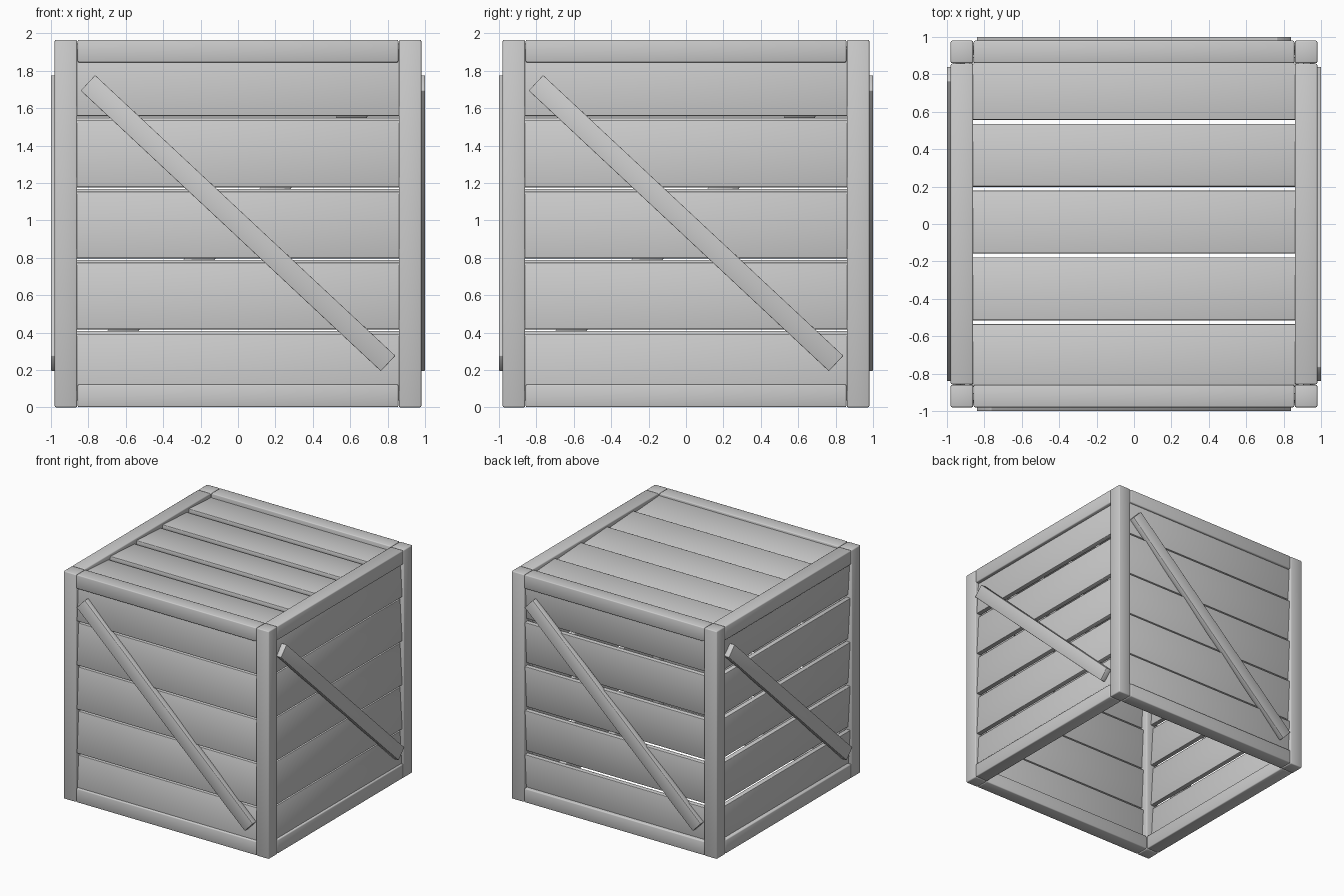
import bpy
from math import radians, atan2, hypot
from mathutils import Matrix, Vector

if "Cube" in bpy.data.objects:
    bpy.data.objects.remove(bpy.data.objects["Cube"])

H = 1.965          # crate height
MID = H / 2


def box(name, size, matrix, bevel=0.008):
    """Bevelled, smooth-shaded timber."""
    bpy.ops.mesh.primitive_cube_add(size=1)
    ob = bpy.context.object
    ob.name = name
    ob.data.transform(matrix @ Matrix.Diagonal((*size, 1)))
    mod = ob.modifiers.new("bevel", 'BEVEL')
    mod.width = bevel
    mod.segments = 2
    ob.data.polygons.foreach_set("use_smooth", [True] * len(ob.data.polygons))
    return ob


def at(x, y, z):
    return Matrix.Translation((x, y, z))


# corner posts
for sx in (-1, 1):
    for sy in (-1, 1):
        box("corner_post", (0.12, 0.12, H), at(sx * 0.92, sy * 0.92, MID))

tilt = 0.06        # boards lean slightly, like lapped siding

# four sides: rails, boards and a diagonal brace each
for i, side in enumerate(("front", "right", "back", "left")):
    turn = Matrix.Rotation(radians(90 * i), 4, 'Z')
    flip = -1 if i > 1 else 1
    for z, level in ((0.0615, "bottom"), (H - 0.06, "top")):
        box(f"{side}_{level}_rail", (1.715, 0.12, 0.121), turn @ at(0, -0.92, z))
    for k in range(-2, 3):
        z = MID + flip * (k * 0.38 - 0.0075)
        box(f"{side}_board", (1.76, 0.04, 0.356),
            turn @ at(0, -0.935, z) @ Matrix.Rotation(-flip * tilt, 4, 'X'), 0.004)
    length, angle = hypot(1.605, 1.50), atan2(1.50, 1.605)
    box(f"{side}_brace", (length, 0.05, 0.113),
        turn @ at(0, -0.975, 0.985) @ Matrix.Rotation(angle, 4, 'Y'), 0.004)

# lid boards
for k in range(-2, 3):
    box("lid_board", (1.76, 0.335, 0.04),
        at(0, 0.01 + k * 0.357, 0.935 + MID - 0.0025) @ Matrix.Rotation(-tilt, 4, 'X'), 0.004)
